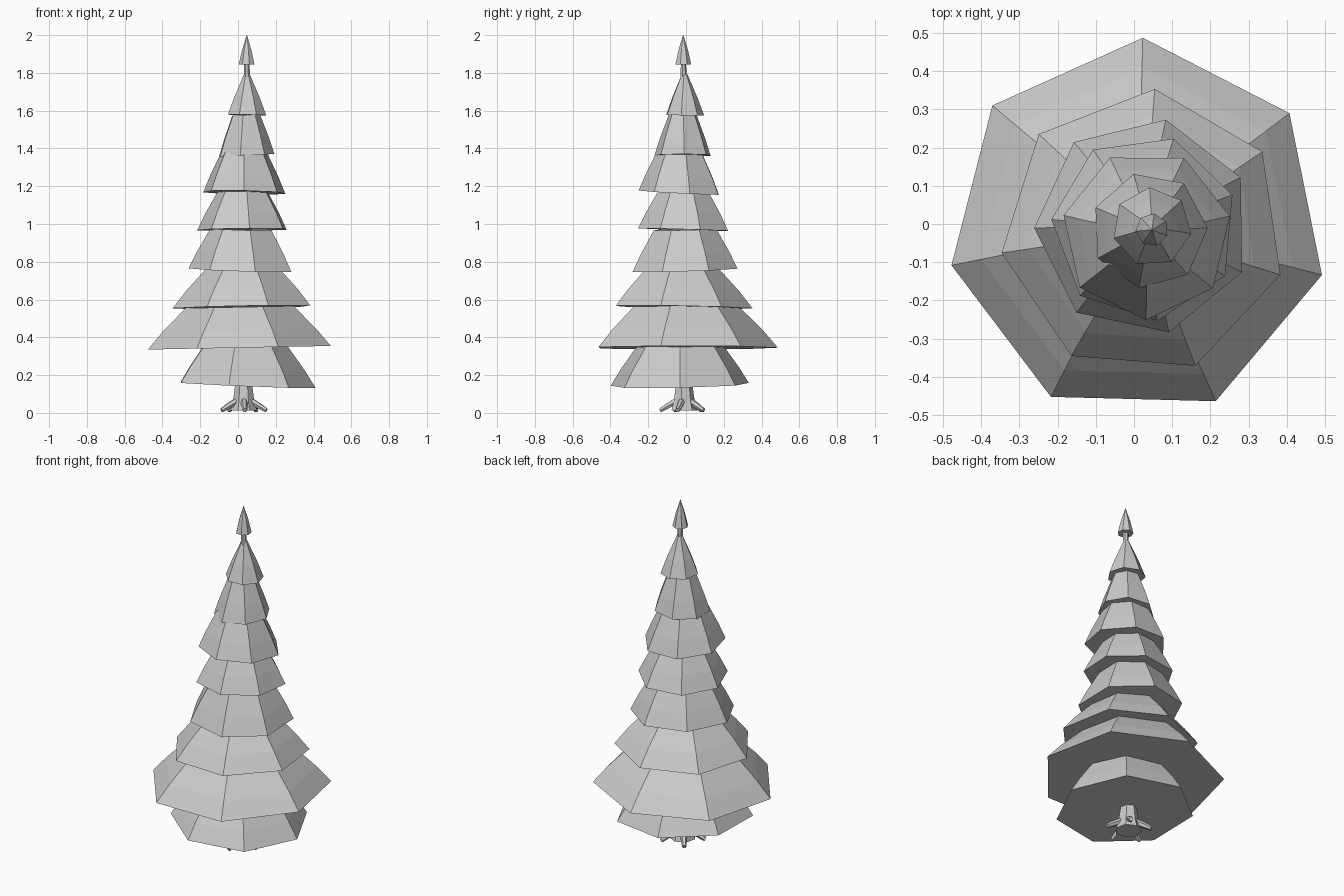
import bpy, bmesh, math
from mathutils import Vector

if "Cube" in bpy.data.objects:
    bpy.data.objects.remove(bpy.data.objects["Cube"])

SIDES = 7


def ring_mesh(name, rings):
    """Closed flat-faced skin through rings of points."""
    bm = bmesh.new()
    rows = [[bm.verts.new(p) for p in ring] for ring in rings]
    n = len(rows[0])
    for a, b in zip(rows, rows[1:]):
        for i in range(n):
            j = (i + 1) % n
            bm.faces.new((a[i], a[j], b[j], b[i]))
    bm.faces.new(list(reversed(rows[0])))
    bm.faces.new(rows[-1])
    bmesh.ops.recalc_face_normals(bm, faces=bm.faces)
    me = bpy.data.meshes.new(name)
    bm.to_mesh(me)
    bm.free()
    ob = bpy.data.objects.new(name, me)
    bpy.context.collection.objects.link(ob)
    return ob


def ring(cx, cy, z, r, phase, sx=0.0, sy=0.0, n=SIDES):
    """Polygon ring, tilted by the slopes sx and sy."""
    pts = []
    for i in range(n):
        a = math.radians(phase) + 2 * math.pi * i / n
        dx, dy = r * math.cos(a), r * math.sin(a)
        pts.append((cx + dx, cy + dy, z + sx * dx + sy * dy))
    return pts


# Branch tiers: cx, cy, z, radius, phase, inset at +0.2, tilt x, tilt y
tiers = [
    (0.035, -0.033, 0.148, 0.375, 0.0, 0.135, -0.04, 0.02),
    (0.010, -0.010, 0.345, 0.497, 88.5, 0.185, 0.02, 0.0),
    (0.025, -0.021, 0.560, 0.375, 85.5, 0.170, 0.02, -0.02),
    (0.024, -0.006, 0.757, 0.285, 78.0, 0.105, -0.03, 0.03),
    (0.028, -0.010, 0.970, 0.245, 72.0, 0.105, 0.01, -0.03),
    (0.033, -0.028, 1.166, 0.223, 64.0, 0.090, -0.02, -0.05),
    (0.040, -0.017, 1.363, 0.153, 54.0, 0.070, 0.05, 0.0),
    (0.047, -0.008, 1.577, 0.104, 42.0, 0.080, -0.02, -0.02),
]
for k, (cx, cy, z, r, ph, inset, sx, sy) in enumerate(tiers):
    ring_mesh(f"branch_tier_{k + 1}", [
        ring(cx, cy, z, r, ph, sx, sy),
        ring(cx, cy, z + 0.09, r - inset * 0.42, ph, sx, sy),
        ring(cx, cy, z + 0.215, r - inset * 1.1, ph, sx, sy),
    ])

# Pointed tip
ring_mesh("tree_tip", [
    ring(0.047, -0.015, 1.845, 0.043, 82),
    ring(0.047, -0.015, 1.92, 0.026, 82),
    ring(0.047, -0.015, 2.0, 0.001, 82),
])

# Trunk, flared at the foot and running up to the tip
ring_mesh("trunk", [
    ring(0.03, -0.012, 0.012, 0.072, 90),
    ring(0.03, -0.012, 0.06, 0.058, 90),
    ring(0.03, -0.012, 0.16, 0.045, 90),
    ring(0.047, -0.014, 1.76, 0.018, 90),
    ring(0.047, -0.014, 1.86, 0.014, 90),
])

# Roots: small tapered tubes splayed around the foot
for k in range(5):
    a = math.radians(-15 + 72 * k)
    out = Vector((math.cos(a), math.sin(a), 0))
    side = Vector((-out.y, out.x, 0))
    base = Vector((0.03, -0.012, 0))
    rows = []
    for d, z, r in ((0.04, 0.062, 0.019), (0.09, 0.034, 0.016), (0.125, 0.013, 0.012)):
        c = base + out * d + Vector((0, 0, z))
        up = (out * 0.45 + Vector((0, 0, 0.9))).normalized()
        rows.append([c + (side * math.cos(t) + up * math.sin(t)) * r
                     for t in [2 * math.pi * i / 6 for i in range(6)]])
    ring_mesh(f"root_{k + 1}", rows)
